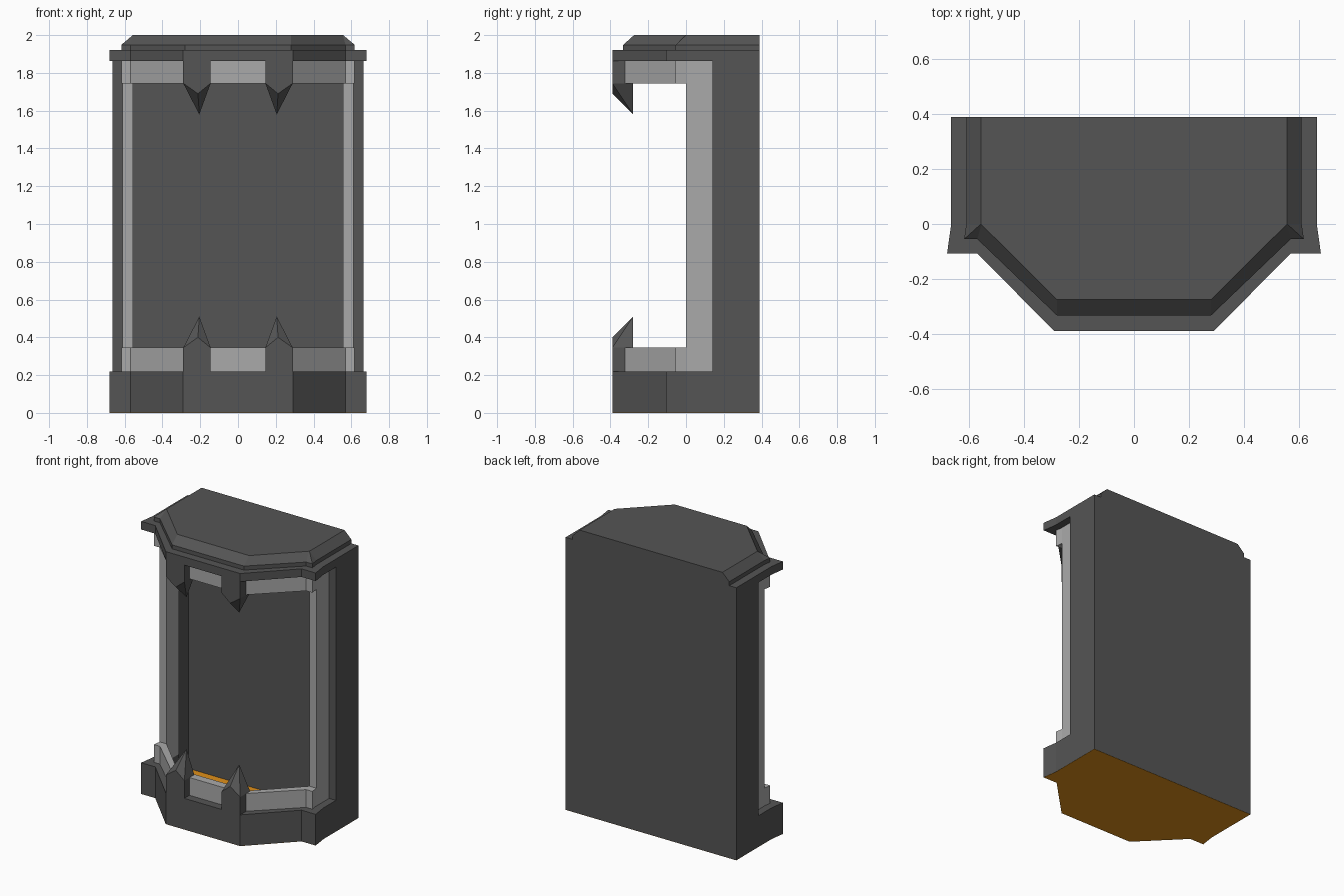
import bpy, bmesh

if "Cube" in bpy.data.objects:
    bpy.data.objects.remove(bpy.data.objects["Cube"])

# Half outlines in plan, from the back right corner to the front
TRIM = [(.665, .39), (.665, 0), (.68, -.107), (.57, -.107), (.29, -.39)]
RAIL = [(.61, .39), (.61, 0), (.618, -.055), (.57, -.055), (.28, -.333)]
INNER = [(.557, .39), (.557, .07), (.557, 0), (.54, -.017), (.282, -.275)]
LID_TOP = [(.557, .39), (.557, .001), (.557, 0), (.555, -.002), (.28, -.275)]


def material(name, r, g, b):
    mat = bpy.data.materials.new(name)
    mat.diffuse_color = (r, g, b, 1)
    mat.use_nodes = True
    mat.node_tree.nodes["Principled BSDF"].inputs["Base Color"].default_value = mat.diffuse_color
    return mat


DARK = material("dark_grey", .09, .09, .09)
LIGHT = material("light_grey", .4, .4, .4)
ORANGE = material("orange", .75, .28, .01)


def mirrored(half):
    return half + [(-x, y) for x, y in reversed(half)]


def finish(name, bm, mat):
    bmesh.ops.recalc_face_normals(bm, faces=bm.faces)
    mesh = bpy.data.meshes.new(name)
    bm.to_mesh(mesh)
    bm.free()
    mesh.materials.append(mat)
    ob = bpy.data.objects.new(name, mesh)
    bpy.context.collection.objects.link(ob)


def loft(name, mat, layers):
    """Closed solid through stacked (half outline, z) layers."""
    bm = bmesh.new()
    rows = [[bm.verts.new((x, y, z)) for x, y in mirrored(h)] for h, z in layers]
    n = len(rows[0])
    for a, b in zip(rows, rows[1:]):
        for i in range(n):
            j = (i + 1) % n
            bm.faces.new((a[i], a[j], b[j], b[i]))
    bm.faces.new(rows[0])
    bm.faces.new(rows[-1])
    finish(name, bm, mat)


def band(name, mat, outer, z0, z1, back):
    """U-shaped band around the opening, with its arms ending at y = back."""
    bm = bmesh.new()
    outer, inner = [mirrored([(h[0][0], back)] + h[1:]) for h in (outer, INNER)]
    sections = []
    for (ox, oy), (ix, iy) in zip(outer, inner):
        sections.append([bm.verts.new(p) for p in
                         ((ox, oy, z0), (ox, oy, z1), (ix, iy, z1), (ix, iy, z0))])
    for a, b in zip(sections, sections[1:]):
        for i in range(4):
            j = (i + 1) % 4
            bm.faces.new((a[i], a[j], b[j], b[i]))
    bm.faces.new(sections[0])
    bm.faces.new(sections[-1])
    finish(name, bm, mat)


def box(name, mat, x0, x1, y0, y1, z0, z1):
    bm = bmesh.new()
    bmesh.ops.create_cube(bm, size=1)
    for v in bm.verts:
        v.co = ((x0 + x1) / 2 + v.co.x * abs(x1 - x0),
                (y0 + y1) / 2 + v.co.y * (y1 - y0),
                (z0 + z1) / 2 + v.co.z * (z1 - z0))
    finish(name, bm, mat)


def claw(name, side, z_base, z_shoulder, z_ridge, z_tip):
    """Pointed clamp: pentagon front leaning back to a sharp tip."""
    bm = bmesh.new()
    pts = [(x, y, z) for x in (.145, .29) for y in (-.39, -.28)
           for z in (z_base, z_shoulder)]
    pts += [(.212, -.39, z_ridge), (.205, -.28, z_tip)]
    for x, y, z in pts:
        bm.verts.new((x * side, y, z))
    bmesh.ops.convex_hull(bm, input=bm.verts)
    bmesh.ops.dissolve_limit(bm, angle_limit=.01, verts=bm.verts, edges=bm.edges)
    finish(name, bm, DARK)


# Orange floor, visible from below and inside the hollow base
loft("floor", ORANGE, [(TRIM, 0), (TRIM, .001)])

# Base, rails and upper trim
band("base", DARK, TRIM, .001, .22, .14)
band("lower_rail", LIGHT, RAIL, .22, .345, .14)
band("upper_rail", LIGHT, RAIL, 1.745, 1.863, .38)
band("upper_trim", DARK, TRIM, 1.863, 1.92, .39)

# Bevelled lid
loft("lid", DARK, [(RAIL, 1.92), (RAIL, 1.948), (LID_TOP, 2.0)])

# Thin back and side shell, front jambs, corner posts and claws
box("back_panel", DARK, -.65, .65, .38, .39, .001, 1.92)
for s, label in ((1, "right"), (-1, "left")):
    box(label + "_wall", DARK, .65 * s, .665 * s, .14, .39, .001, 1.863)
    box(label + "_jamb", DARK, .61 * s, .65 * s, .14, .155, .001, 1.863)
    box(label + "_post", LIGHT, .557 * s, .612 * s, 0, .14, .22, 1.863)
    claw(label + "_lower_claw", s, .22, .345, .40, .51)
    claw(label + "_upper_claw", s, 1.863, 1.745, 1.69, 1.58)
